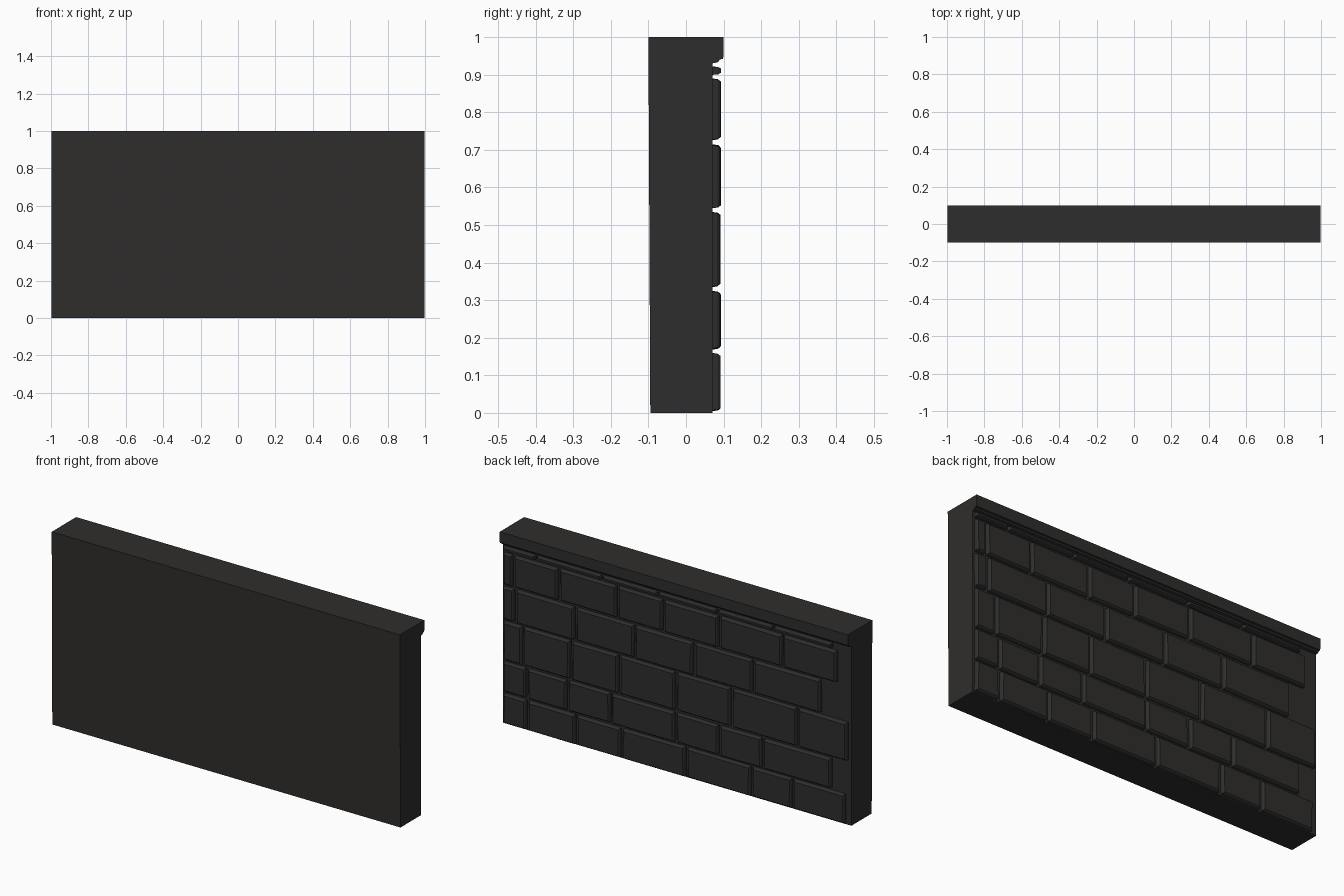
import bpy, bmesh, random

if "Cube" in bpy.data.objects:
    bpy.data.objects.remove(bpy.data.objects["Cube"])

random.seed(4)
stone = bpy.data.materials.new("dark_stone")
stone.diffuse_color = (0.028, 0.027, 0.026, 1)
stone.use_nodes = True
stone.node_tree.nodes["Principled BSDF"].inputs["Base Color"].default_value = stone.diffuse_color


def finish(name, bm):
    bmesh.ops.recalc_face_normals(bm, faces=bm.faces[:])
    mesh = bpy.data.meshes.new(name)
    bm.to_mesh(mesh)
    bm.free()
    mesh.materials.append(stone)
    obj = bpy.data.objects.new(name, mesh)
    bpy.context.collection.objects.link(obj)
    return obj


def loft(bm, rings):
    """Join closed rings of points and cap both ends."""
    loops = [[bm.verts.new(p) for p in ring] for ring in rings]
    n = len(loops[0])
    for a, b in zip(loops, loops[1:]):
        for i in range(n):
            j = (i + 1) % n
            bm.faces.new((a[i], a[j], b[j], b[i]))
    bm.faces.new(loops[0])
    bm.faces.new(loops[-1])


# Wall slab with overhanging coping, extruded along x
profile = [(-0.095, 0), (0.071, 0), (0.071, 0.93), (0.085, 0.933), (0.09, 0.94),
           (0.098, 0.942), (0.1, 0.948), (0.1, 1.0), (-0.1, 1.0)]
bm = bmesh.new()
loft(bm, [[(x, y, z) for y, z in profile] for x in (-0.998, 0.998)])
finish("wall_slab", bm)

# Each course: bottom, top, and the joint positions from +x to -x
courses = [
    (0.004, 0.160, [0.995, 0.85, 0.57, 0.31, -0.06, -0.435, -0.67, -0.975]),
    (0.168, 0.325, [0.995, 0.855, 0.62, 0.37, 0.0, -0.25, -0.50, -0.895]),
    (0.334, 0.535, [0.995, 0.875, 0.60, 0.325, 0.0, -0.32, -0.70, -0.99]),
    (0.544, 0.715, [0.995, 0.92, 0.575, 0.235, -0.105, -0.445, -0.835]),
    (0.725, 0.890, [0.995, 0.93, 0.67, 0.335, 0.07, -0.25, -0.615, -0.93]),
    (0.899, 0.922, [0.995, 0.80, 0.42, 0.10, -0.24, -0.56, -0.90]),
]


def jitter(a):
    return random.uniform(-a, a)


# Slightly irregular chamfered bricks on the back face
for row, (z0, z1, joints) in enumerate(courses):
    bm = bmesh.new()
    for xr, xl in zip(joints, joints[1:]):
        x0, x1 = xl + 0.006, xr - 0.006
        a = min(0.003, (z1 - z0) * 0.06)
        corners = [(x0 + abs(jitter(a)), z0 + abs(jitter(a)), 1, 1),
                   (x1 - abs(jitter(a)), z0 + abs(jitter(a)), -1, 1),
                   (x1 - abs(jitter(a)), z1 - abs(jitter(a)), -1, -1),
                   (x0 + abs(jitter(a)), z1 - abs(jitter(a)), 1, -1)]
        front = 0.091 + jitter(0.002)
        c = min(0.008, (z1 - z0) * 0.25)
        loft(bm, [[(x + sx * d, y, z + sz * d) for x, z, sx, sz in corners]
                  for y, d in ((0.068, 0), (front - 0.007, c * 0.3), (front, c))])
    finish("brick_course_%d" % (row + 1), bm)
